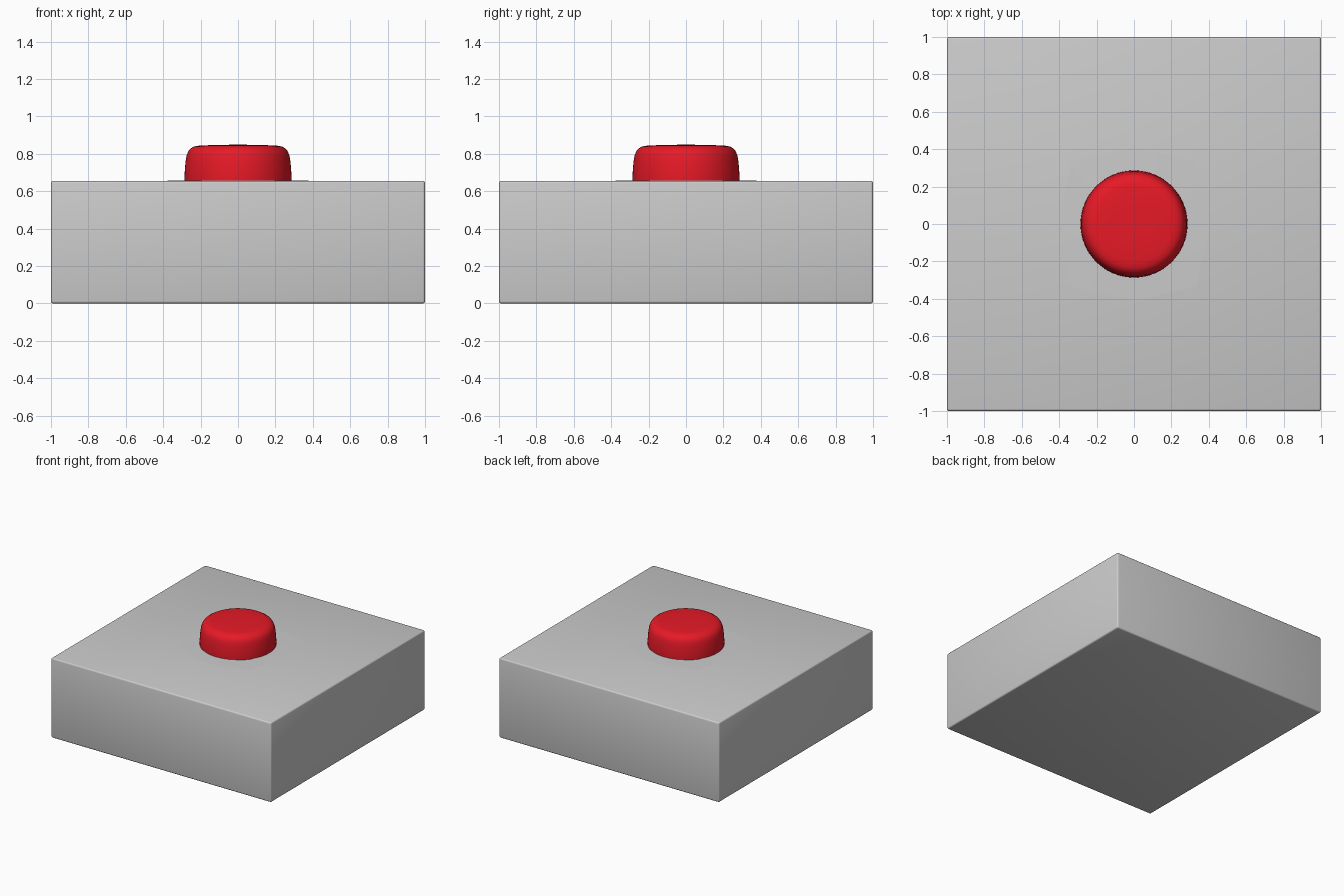
import bpy, bmesh, math

if "Cube" in bpy.data.objects:
    bpy.data.objects.remove(bpy.data.objects["Cube"])

H = 0.655


def finish(name, bm, color=None, angle=30):
    bmesh.ops.recalc_face_normals(bm, faces=bm.faces)
    me = bpy.data.meshes.new(name)
    bm.to_mesh(me)
    bm.free()
    ob = bpy.data.objects.new(name, me)
    bpy.context.collection.objects.link(ob)
    if color:
        mat = bpy.data.materials.new(name + "_paint")
        mat.diffuse_color = color
        mat.use_nodes = True
        mat.node_tree.nodes["Principled BSDF"].inputs["Base Color"].default_value = mat.diffuse_color
        me.materials.append(mat)
    bpy.ops.object.select_all(action='DESELECT')
    ob.select_set(True)
    bpy.context.view_layer.objects.active = ob
    bpy.ops.object.shade_smooth_by_angle(angle=math.radians(angle))
    return ob


# Base block with finely rounded edges
bm = bmesh.new()
bmesh.ops.create_cube(bm, size=1)
for v in bm.verts:
    v.co = (v.co.x * 2, v.co.y * 2, (v.co.z + 0.5) * H)
bmesh.ops.bevel(bm, geom=bm.edges[:], offset=0.012, segments=3,
                profile=0.5, affect='EDGES')
finish("base", bm)

# Barely raised eight-sided collar around the button
bm = bmesh.new()
rings = []
for scale, z in ((1.0, H), (0.68, H + 0.003)):
    ring = []
    for i in range(8):
        a = i * math.pi / 4
        r = (0.47 if i % 2 else 0.41) * scale
        ring.append(bm.verts.new((r * math.cos(a), r * math.sin(a), z)))
    rings.append(ring)
for i in range(8):
    j = (i + 1) % 8
    bm.faces.new((rings[0][i], rings[0][j], rings[1][j], rings[1][i]))
ob = finish("collar", bm)

# Push button: rounded profile turned around z
profile = [(0.285, 0.64), (0.286, 0.68), (0.284, 0.72), (0.280, 0.76),
           (0.275, 0.79), (0.267, 0.812), (0.254, 0.828), (0.235, 0.839),
           (0.205, 0.844), (0.12, 0.847), (0, 0.849)]
bm = bmesh.new()
pts = [bm.verts.new((r, 0, z)) for r, z in profile]
edges = [bm.edges.new(p) for p in zip(pts, pts[1:])]
bmesh.ops.spin(bm, geom=pts + edges, cent=(0, 0, 0), axis=(0, 0, 1),
               angle=2 * math.pi, steps=64)
bmesh.ops.remove_doubles(bm, verts=bm.verts[:], dist=0.0005)
finish("button", bm, (0.8, 0.01, 0.02, 1), 60)
